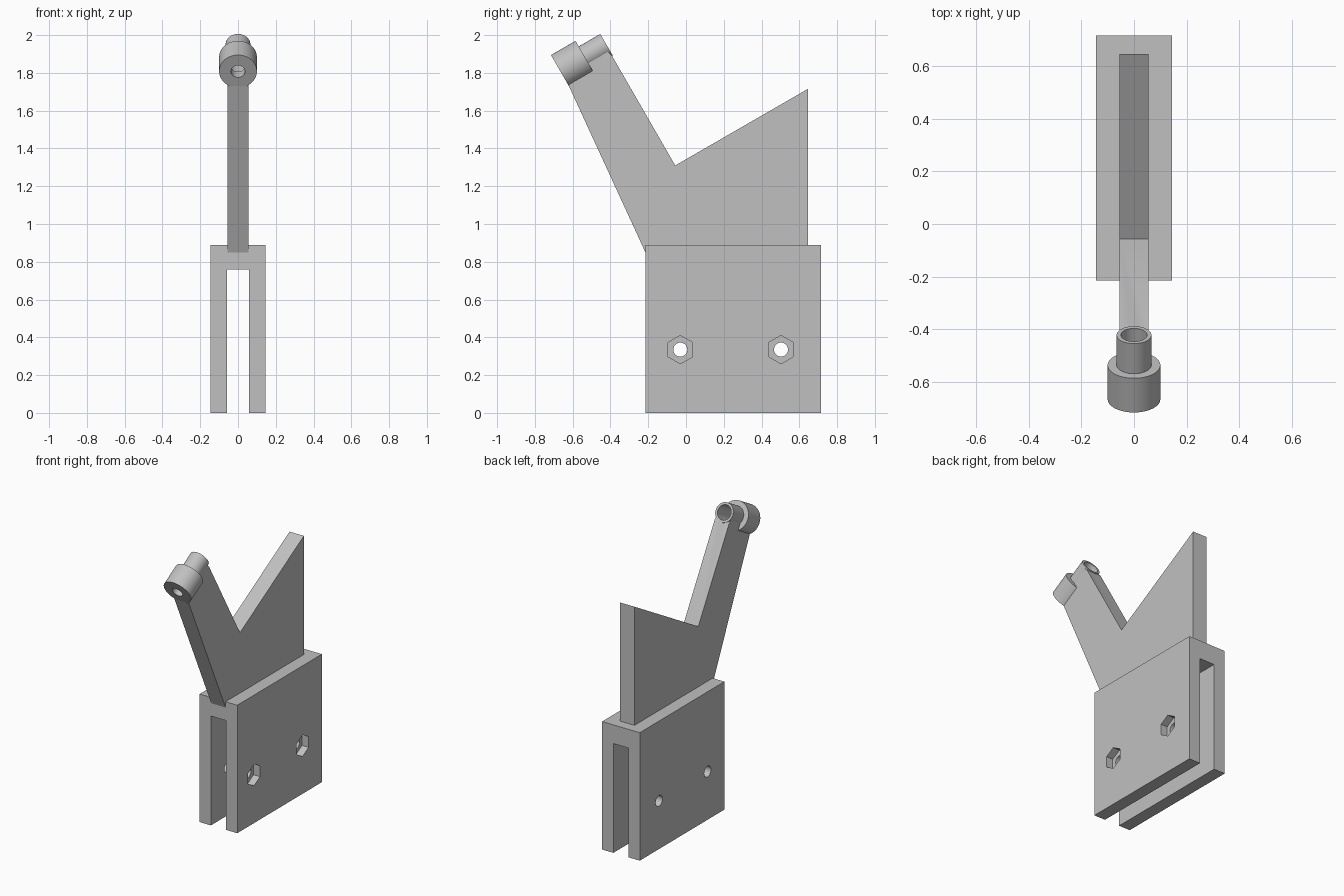
import bpy, bmesh, math
from mathutils import Vector, Matrix

cube = bpy.data.objects.get("Cube")
if cube:
    bpy.data.objects.remove(cube, do_unlink=True)

grey = bpy.data.materials.new("light grey")
grey.use_nodes = True
colour = (0.53, 0.53, 0.53, 1)
grey.diffuse_color = colour
grey.node_tree.nodes["Principled BSDF"].inputs["Base Color"].default_value = colour


def finish_mesh(name, bm):
    bmesh.ops.recalc_face_normals(bm, faces=bm.faces)
    mesh = bpy.data.meshes.new(name)
    bm.to_mesh(mesh)
    bm.free()
    mesh.materials.append(grey)
    obj = bpy.data.objects.new(name, mesh)
    bpy.context.scene.collection.objects.link(obj)
    return obj


def extrude_profile(name, points, depth):
    """Extrude a closed 3D outline along the depth vector."""
    bm = bmesh.new()
    face = bm.faces.new([bm.verts.new(p) for p in points])
    moved = bmesh.ops.extrude_face_region(bm, geom=[face])["geom"]
    verts = [v for v in moved if isinstance(v, bmesh.types.BMVert)]
    bmesh.ops.translate(bm, verts=verts, vec=depth)
    return finish_mesh(name, bm)


def rod(name, origin, axis, start, end, radius, sides=48):
    """Prism or cylinder along an axis, between two distances from the origin."""
    axis = Vector(axis).normalized()
    centre = Vector(origin) + axis * (start + end) / 2
    matrix = Matrix.Translation(centre) @ axis.to_track_quat("Z", "Y").to_matrix().to_4x4()
    bm = bmesh.new()
    bmesh.ops.create_cone(bm, cap_ends=True, segments=sides, radius1=radius,
                          radius2=radius, depth=end - start, matrix=matrix)
    return finish_mesh(name, bm)


def combine(target, tool, operation):
    """Apply a boolean and discard the tool object."""
    mod = target.modifiers.new("boolean", "BOOLEAN")
    mod.operation, mod.solver, mod.object = operation, "EXACT", tool
    bpy.context.view_layer.objects.active = target
    bpy.ops.object.modifier_apply(modifier=mod.name)
    bpy.data.objects.remove(tool, do_unlink=True)


# Slotted clamp block: an upside-down U run from front to back
half_u = [(0.145, 0.89), (0.145, 0), (0.058, 0), (0.058, 0.76)]
outline = half_u + [(-x, z) for x, z in reversed(half_u)]
clamp = extrude_profile("clamp_block", [(x, -0.215, z) for x, z in outline], (0, 0.93, 0))

# Bolt holes through both walls, with hexagonal nut pockets on one side
for y in (-0.03, 0.503):
    spot = (0, y, 0.335)
    combine(clamp, rod("bolt_hole", spot, (1, 0, 0), -0.3, 0.3, 0.037, 32), "DIFFERENCE")
    combine(clamp, rod("nut_pocket", spot, (1, 0, 0), 0.095, 0.3, 0.075, 6), "DIFFERENCE")

# Upright plate with a sloping back and a leaning arm
side = [(-0.215, 0.85), (-0.62, 1.73), (-0.6, 1.83), (-0.43, 1.93), (-0.393, 1.893),
        (-0.057, 1.31), (0.645, 1.715), (0.645, 0.88), (-0.205, 0.88)]
plate = extrude_profile("arm_plate", [(-0.055, y, z) for y, z in side], (0.11, 0, 0))

# Stepped tube at the arm tip, bored through with a wider rear bore
tip, tilt = (0, -0.665, 1.808), (0, math.cos(math.radians(30)), 0.5)
combine(plate, rod("tube_collar", tip, tilt, 0, 0.15, 0.1), "UNION")
combine(plate, rod("tube_neck", tip, tilt, 0.1, 0.282, 0.066), "UNION")
combine(plate, rod("front_bore", tip, tilt, -0.1, 0.4, 0.037), "DIFFERENCE")
combine(plate, rod("rear_bore", tip, tilt, 0.06, 0.4, 0.05), "DIFFERENCE")

# Round walls smooth, corners sharp
for obj in (clamp, plate):
    bpy.ops.object.select_all(action="DESELECT")
    obj.select_set(True)
    bpy.context.view_layer.objects.active = obj
    bpy.ops.object.shade_smooth_by_angle(angle=math.radians(30))
